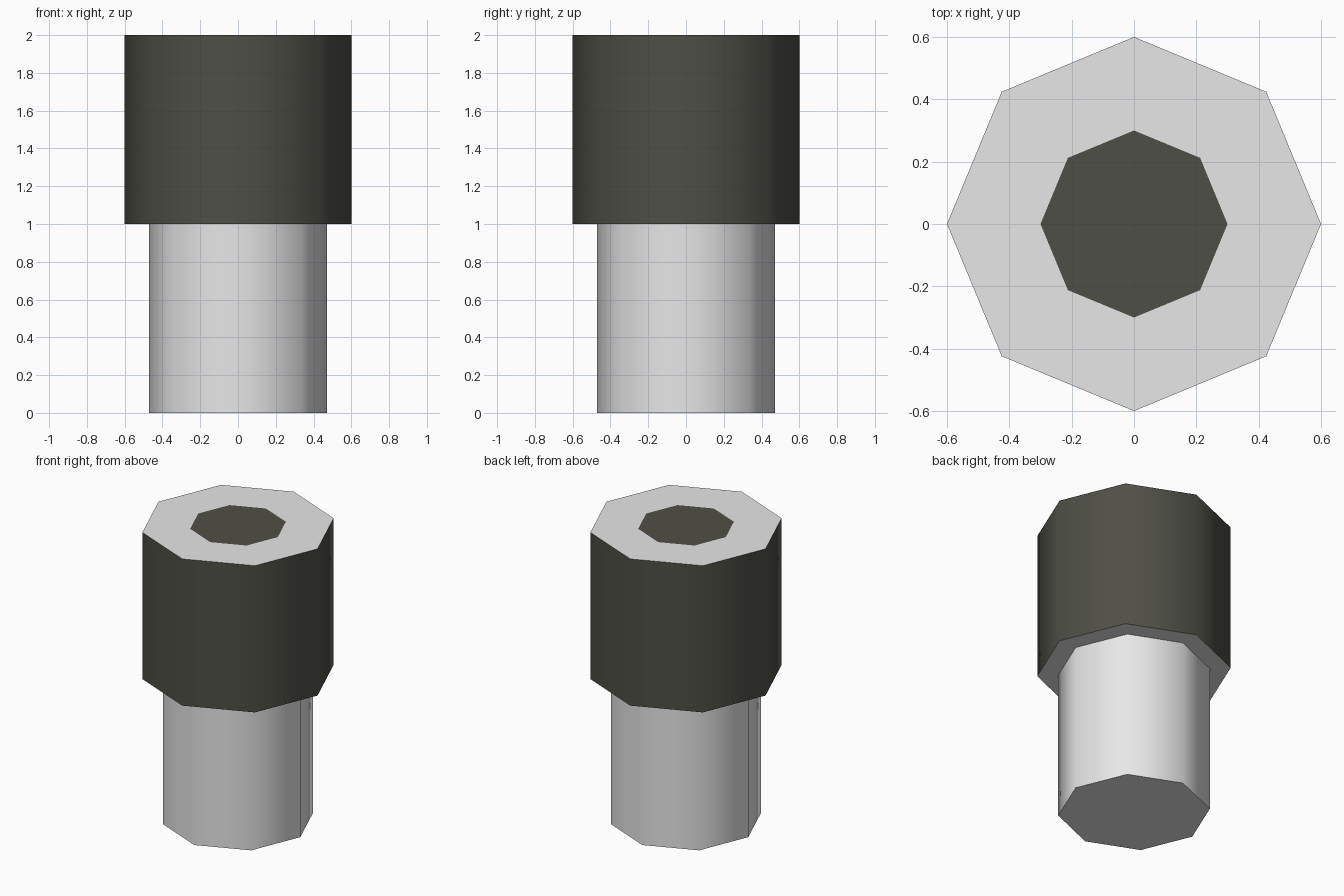
import bpy, bmesh, math

if "Cube" in bpy.data.objects:
    bpy.data.objects.remove(bpy.data.objects["Cube"])

def material(name, rgb):
    m = bpy.data.materials.new(name)
    m.diffuse_color = (*rgb, 1.0)
    m.use_nodes = True
    m.node_tree.nodes["Principled BSDF"].inputs["Base Color"].default_value = m.diffuse_color
    return m

LIGHT = material("light grey", (0.8, 0.8, 0.8))
DARK = material("dark olive grey", (0.078, 0.078, 0.063))

def octagon_prism(name, radius, z0, z1, side_mat, core_radius=None):
    """Eight-sided smooth prism with light caps and an optional dark core on top."""
    bm = bmesh.new()
    rings = [[bm.verts.new((r * math.cos(i * math.pi / 4), r * math.sin(i * math.pi / 4), z))
              for i in range(8)]
             for r, z in ((radius, z0), (radius, z1))]
    bottom, top = rings
    bm.faces.new(bottom[::-1])
    for i in range(8):
        j = (i + 1) % 8
        f = bm.faces.new((bottom[i], bottom[j], top[j], top[i]))
        f.material_index = side_mat
        f.smooth = True
    if core_radius:
        # flat ring around a dark centre
        k = core_radius / radius
        core = [bm.verts.new((v.co.x * k, v.co.y * k, z1)) for v in top]
        for i in range(8):
            j = (i + 1) % 8
            bm.faces.new((top[i], top[j], core[j], core[i]))
        bm.faces.new(core).material_index = 1
    else:
        bm.faces.new(top)
    # crisp rims between sides and caps
    for e in bm.edges:
        e.smooth = all(f.smooth for f in e.link_faces)
    me = bpy.data.meshes.new(name)
    bm.to_mesh(me)
    bm.free()
    me.materials.append(LIGHT)
    me.materials.append(DARK)
    ob = bpy.data.objects.new(name, me)
    bpy.context.collection.objects.link(ob)
    return ob

# light lower shaft and wider dark head
octagon_prism("shaft", 0.47, 0.0, 1.0, 0)
octagon_prism("head", 0.60, 1.0, 2.0, 1, core_radius=0.30)
